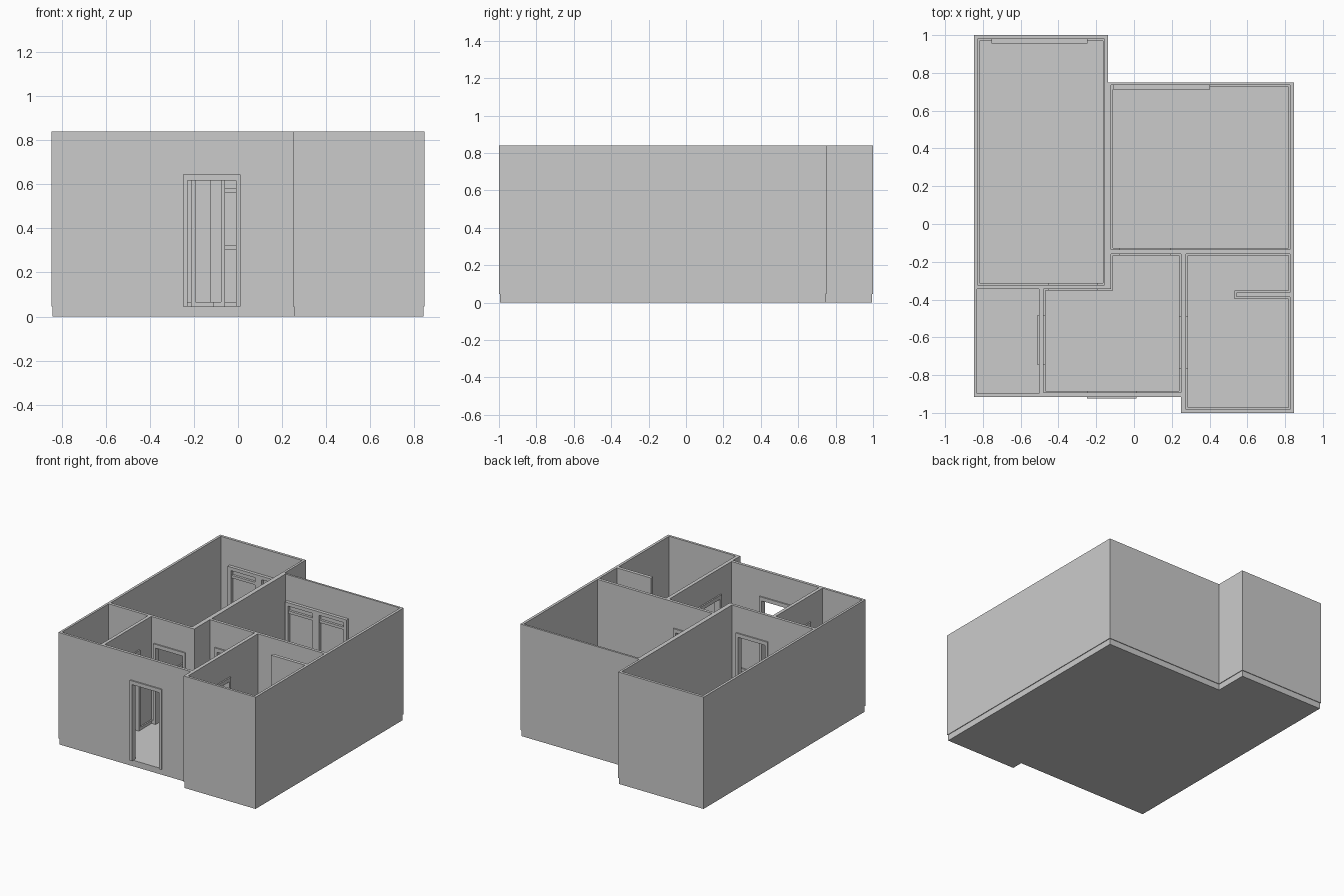
import bpy, bmesh

if "Cube" in bpy.data.objects:
    bpy.data.objects.remove(bpy.data.objects["Cube"])

FLOOR, TOP, HEAD = 0.045, 0.84, 0.645


def finish(bm, name):
    bmesh.ops.recalc_face_normals(bm, faces=bm.faces[:])
    me = bpy.data.meshes.new(name)
    bm.to_mesh(me)
    bm.free()
    ob = bpy.data.objects.new(name, me)
    bpy.context.collection.objects.link(ob)
    return ob


def prism(bm, pts, z0, z1):
    face = bm.faces.new([bm.verts.new((x, y, z0)) for x, y in pts])
    out = bmesh.ops.extrude_face_region(bm, geom=[face])["geom"]
    verts = [v for v in out if isinstance(v, bmesh.types.BMVert)]
    bmesh.ops.translate(bm, vec=(0, 0, z1 - z0), verts=verts)


def rect(x0, x1, y0, y1):
    return [(x0, y0), (x1, y0), (x1, y1), (x0, y1)]


def box(bm, x0, x1, y0, y1, z0, z1):
    prism(bm, rect(x0, x1, y0, y1), z0, z1)


def inset(pts, d):
    """Move a right-angled counter-clockwise outline inward by d."""
    res = []
    for i, (x, y) in enumerate(pts):
        dx = dy = 0
        for (ax, ay), (bx, by) in ((pts[i - 1], (x, y)), ((x, y), pts[(i + 1) % len(pts)])):
            if abs(bx - ax) > abs(by - ay):
                dy = d if bx > ax else -d
            else:
                dx = -d if by > ay else d
        res.append((x + dx, y + dy))
    return res


def cut(ob, cutter):
    m = ob.modifiers.new("cut", "BOOLEAN")
    m.operation, m.solver, m.object = "DIFFERENCE", "EXACT", cutter
    cutter.hide_render = True
    cutter.hide_viewport = False
    cutters.add(cutter)


cutters = set()

# Plan outlines
outline = [(-0.847, -0.915), (0.25, -0.915), (0.25, -1), (0.847, -1),
           (0.847, 0.75), (-0.138, 0.75), (-0.138, 1), (-0.847, 1)]
left_room = rect(-0.828, -0.155, -0.322, 0.98)
right_room = rect(-0.122, 0.827, -0.136, 0.735)
bath = rect(-0.83, -0.503, -0.897, -0.344)
hall = [(-0.478, -0.893), (0.248, -0.893), (0.248, -0.158),
        (-0.122, -0.158), (-0.122, -0.343), (-0.478, -0.343)]
kitchen = [(0.275, -0.982), (0.827, -0.982), (0.827, -0.387), (0.543, -0.387),
           (0.543, -0.362), (0.827, -0.362), (0.827, -0.158), (0.275, -0.158)]

# Floor slab
bm = bmesh.new()
prism(bm, inset(outline, 0.005), 0, FLOOR)
finish(bm, "floor_slab")

# Walls: solid block with the rooms hollowed out
bm = bmesh.new()
prism(bm, outline, FLOOR, TOP)
walls = finish(bm, "walls")
bm = bmesh.new()
for r in (left_room, right_room, bath, hall, kitchen):
    prism(bm, r, -0.1, 1)
cut(walls, finish(bm, "room_cutter"))

# Doors: name, axis of the wall, start, end, wall faces
doors = [("front", "x", -0.25, 0.012, -0.915, -0.893),
         ("left_room", "x", -0.455, -0.193, -0.343, -0.322),
         ("right_room", "x", -0.078, 0.195, -0.158, -0.136),
         ("bath", "y", -0.745, -0.485, -0.503, -0.478),
         ("kitchen", "y", -0.765, -0.49, 0.248, 0.275)]
T, OUT = 0.02, 0.01
cb = bmesh.new()
for name, axis, a, b, w0, w1 in doors:
    def part(m, p, q, d, z0, z1):
        lo, hi = w0 - d, w1 + d
        if axis == "x":
            box(m, p, q, lo, hi, z0, z1)
        else:
            box(m, lo, hi, p, q, z0, z1)
    part(cb, a + 0.003, b - 0.003, 0.04, 0.0, HEAD - 0.003)
    # Door frame: one arch-shaped piece from two jambs and a head
    bm = bmesh.new()
    part(bm, a, a + T, OUT, FLOOR, HEAD - 0.028)
    part(bm, b - T, b, OUT, FLOOR, HEAD - 0.028)
    part(bm, a, b, OUT, HEAD - 0.028, HEAD)
    finish(bm, name + "_door_frame")
door_cutter = finish(cb, "door_cutter")
cut(walls, door_cutter)

# Skirting boards in every room except the bath
bm = bmesh.new()
for r in (left_room, right_room, hall, kitchen):
    inner = inset(r, 0.01)
    rings = [[bm.verts.new((x, y, z)) for x, y in p]
             for p, z in ((r, FLOOR), (r, 0.067), (inner, 0.067), (inner, FLOOR))]
    n = len(r)
    for k in range(4):
        p, q = rings[k], rings[(k + 1) % 4]
        for i in range(n):
            j = (i + 1) % n
            bm.faces.new((p[i], p[j], q[j], q[i]))
skirting = finish(bm, "skirting_boards")
cut(skirting, door_cutter)


# Blind double windows on the inside of the back walls
def window(name, x0, x1, y):
    bm = bmesh.new()
    z0, f, yf = 0.302, 0.028, y - 0.024
    mid = (x0 + x1) / 2
    for p, q in ((x0, x0 + f), (mid - 0.027, mid + 0.027), (x1 - f, x1)):
        box(bm, p, q, yf, y, z0 + 0.022, HEAD - 0.026)
    box(bm, x0, x1, yf, y, z0, z0 + 0.022)
    box(bm, x0, x1, yf, y, HEAD - 0.026, HEAD)
    for p, q in ((x0 + f, mid - 0.027), (mid + 0.027, x1 - f)):
        box(bm, p, q, yf + 0.006, y, 0.562, 0.582)
    finish(bm, name)


window("left_room_window", -0.755, -0.245, 0.98)
window("right_room_window", -0.11, 0.402, 0.735)

# Bake the cuts and drop the helpers
dg = bpy.context.evaluated_depsgraph_get()
for ob in (walls, skirting):
    me = bpy.data.meshes.new_from_object(ob.evaluated_get(dg))
    ob.modifiers.clear()
    ob.data = me
for c in cutters:
    bpy.data.objects.remove(c)
